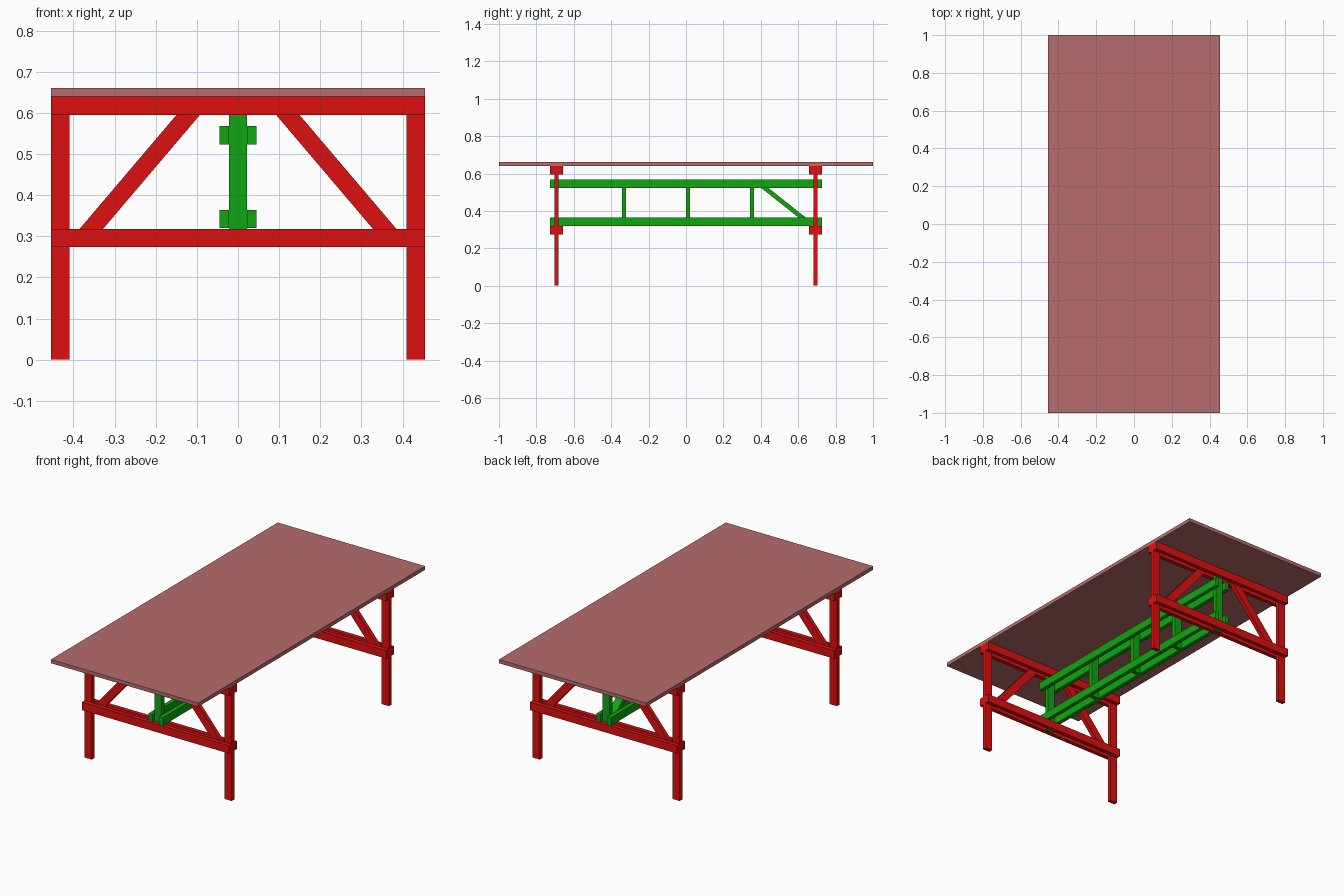
import bpy, bmesh

if "Cube" in bpy.data.objects:
    bpy.data.objects.remove(bpy.data.objects["Cube"])

T = 0.0227          # board thickness
W = 0.0445          # board width
FRAME_Y = 0.693     # plane of the leg frames
RAIL_Z = (0.296, 0.617)
BEAM_Z = (0.342, 0.546)


def material(name, rgb):
    m = bpy.data.materials.new(name)
    m.diffuse_color = (*rgb, 1)
    m.use_nodes = True
    m.node_tree.nodes["Principled BSDF"].inputs["Base Color"].default_value = m.diffuse_color
    return m


RED = material("red_wood", (0.73, 0.005, 0.005))
GREEN = material("green_wood", (0.005, 0.38, 0.005))
TOP = material("table_top_wood", (0.47, 0.15, 0.15))


def prism(name, outline, offset, mat):
    """Extrude a closed 3D outline along an offset vector."""
    bm = bmesh.new()
    face = bm.faces.new([bm.verts.new(p) for p in outline])
    ext = bmesh.ops.extrude_face_region(bm, geom=[face])
    moved = [v for v in ext["geom"] if isinstance(v, bmesh.types.BMVert)]
    bmesh.ops.translate(bm, verts=moved, vec=offset)
    bmesh.ops.recalc_face_normals(bm, faces=bm.faces)
    me = bpy.data.meshes.new(name)
    bm.to_mesh(me)
    bm.free()
    me.materials.append(mat)
    ob = bpy.data.objects.new(name, me)
    bpy.context.collection.objects.link(ob)
    return ob


def board(name, center, size, mat):
    x, y, z = (c - s / 2 for c, s in zip(center, size))
    sx, sy, sz = size
    return prism(name, [(x, y, z), (x + sx, y, z), (x + sx, y + sy, z), (x, y + sy, z)],
                 (0, 0, sz), mat)


# Table top
board("table_top", (0, 0, 0.65), (0.909, 2, 0.021), TOP)

# Two end frames
for end, sy in (("front", -1), ("back", 1)):
    y = sy * FRAME_Y
    for side, sx in (("left", -1), ("right", 1)):
        # Leg
        board(f"{end}_{side}_leg", (sx * (0.4545 - W / 2), y, 0.32), (W, T, 0.639), RED)
        # Slanted brace, its ends held between the rail boards
        lo, hi, k = 0.29, 0.625, 0.85
        edge = lambda x0, z: (sx * (x0 + k * (z - 0.318)), y - T / 2, z)
        prism(f"{end}_{side}_brace",
              [edge(-0.385, lo), edge(-0.328, lo), edge(-0.328, hi), edge(-0.385, hi)],
              (0, T, 0), RED)
    # Paired rails either side of the legs
    for level, z in zip(("lower", "upper"), RAIL_Z):
        for face, d in (("outer", sy), ("inner", -sy)):
            board(f"{end}_{level}_{face}_rail", (0, y + d * T, z), (0.909, T, W), RED)

# Paired long beams of the centre truss
for level, z in zip(("lower", "upper"), BEAM_Z):
    for side, sx in (("left", -1), ("right", 1)):
        board(f"{level}_{side}_beam", (sx * (W + T) / 2, 0, z), (T, 1.454, W), GREEN)

# End posts, running up between the rails
for end, sy in (("front", -1), ("back", 1)):
    board(f"{end}_truss_post", (0, sy * FRAME_Y, 0.457), (W, T, 0.364), GREEN)

# Inner posts between the beams
for i, y in enumerate((-0.331, 0.011, 0.353)):
    board(f"truss_post_{i + 1}", (0, y, 0.444), (W, T, 0.248), GREEN)

# Single truss brace
lo, hi = 0.342, 0.546
slant = lambda y0, z: (-W / 2, y0 - 1.26 * (z - 0.364), z)
prism("truss_brace", [slant(0.602, lo), slant(0.641, lo), slant(0.641, hi), slant(0.602, hi)],
      (W, 0, 0), GREEN)
